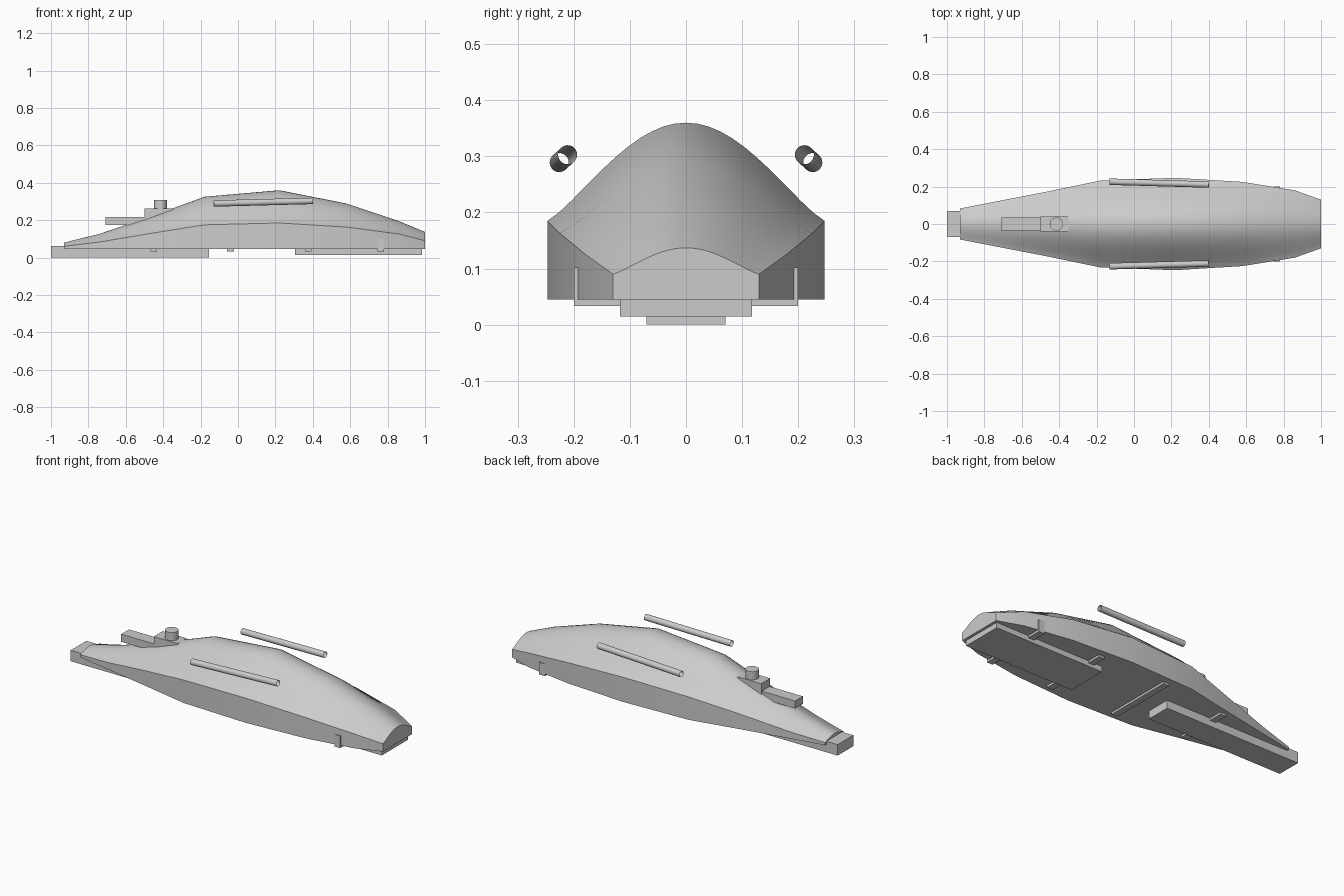
import bpy, bmesh
from math import cos, pi
from mathutils import Vector

if "Cube" in bpy.data.objects:
    bpy.data.objects.remove(bpy.data.objects["Cube"])

BASE = 0.045


def make_object(name, bm, smooth=False):
    bmesh.ops.recalc_face_normals(bm, faces=bm.faces)
    mesh = bpy.data.meshes.new(name)
    bm.to_mesh(mesh)
    bm.free()
    ob = bpy.data.objects.new(name, mesh)
    bpy.context.collection.objects.link(ob)
    if smooth:
        bpy.ops.object.select_all(action='DESELECT')
        ob.select_set(True)
        bpy.context.view_layer.objects.active = ob
        bpy.ops.object.shade_smooth_by_angle(angle=pi / 6)
    return ob


def box(name, x, y, z):
    bm = bmesh.new()
    bmesh.ops.create_cube(bm, size=1)
    for v in bm.verts:
        v.co = [(r[0] + r[1]) / 2 + c * (r[1] - r[0]) for r, c in zip((x, y, z), v.co)]
    return make_object(name, bm)


def rod(name, a, b, radius, capped):
    a, b = Vector(a), Vector(b)
    bm = bmesh.new()
    bmesh.ops.create_cone(bm, cap_ends=capped, segments=24, radius1=radius,
                          radius2=radius, depth=(b - a).length)
    rot = (b - a).to_track_quat('Z', 'Y')
    for v in bm.verts:
        v.co = rot @ v.co + (a + b) / 2
    return make_object(name, bm, True)


# Hull stations: x, half width, edge height, crown height
stations = [
    (-0.93, 0.083, 0.060, 0.080),
    (-0.74, 0.120, 0.083, 0.127),
    (-0.48, 0.170, 0.127, 0.215),
    (-0.18, 0.232, 0.175, 0.325),
    (0.22, 0.247, 0.185, 0.360),
    (0.58, 0.225, 0.163, 0.289),
    (0.86, 0.180, 0.126, 0.195),
    (1.00, 0.130, 0.090, 0.137),
]
SEG = 24
bm = bmesh.new()
rings = []
for x, w, edge, crown in stations:
    pts = [(-w, BASE)]
    for i in range(SEG + 1):
        t = 2 * i / SEG - 1
        pts.append((w * t, edge + (crown - edge) * max(0, cos(t * pi / 2)) ** 1.2))
    pts.append((w, BASE))
    rings.append([bm.verts.new((x, y, z)) for y, z in pts])
for a, b in zip(rings, rings[1:]):
    for i in range(len(a)):
        j = (i + 1) % len(a)
        bm.faces.new((a[i], a[j], b[j], b[i]))
bm.faces.new(rings[0])
bm.faces.new(rings[-1])
make_object("hull", bm, True)

# Keel blocks under the hull
box("long_keel", (-1, -0.155), (-0.07, 0.07), (0, 0.062))
box("wide_keel", (0.305, 0.985), (-0.118, 0.118), (0.015, 0.05))

# Cross straps with upright ends
for i, (x, w) in enumerate([(-0.45, 0.15), (-0.04, 0.2), (0.375, 0.2), (0.763, 0.2)]):
    xr = (x - 0.018, x + 0.018)
    box(f"strap_{i}", xr, (-w, w), (0.033, 0.045))
    for s in (-1, 1):
        box(f"strap_end_{i}_{s}", xr, sorted((s * (w - 0.01), s * w)), (0.033, 0.102))

# Open side tubes
for s in (-1, 1):
    rod(f"side_tube_{s}", (-0.13, s * 0.226, 0.289), (0.4, s * 0.211, 0.303), 0.017, False)

# Deck housing, forward arm and cap
box("housing", (-0.5, -0.35), (-0.04, 0.04), (0.175, 0.262))
box("forward_arm", (-0.708, -0.47), (-0.035, 0.035), (0.175, 0.218))
rod("cap", (-0.415, 0, 0.25), (-0.415, 0, 0.308), 0.035, True)
